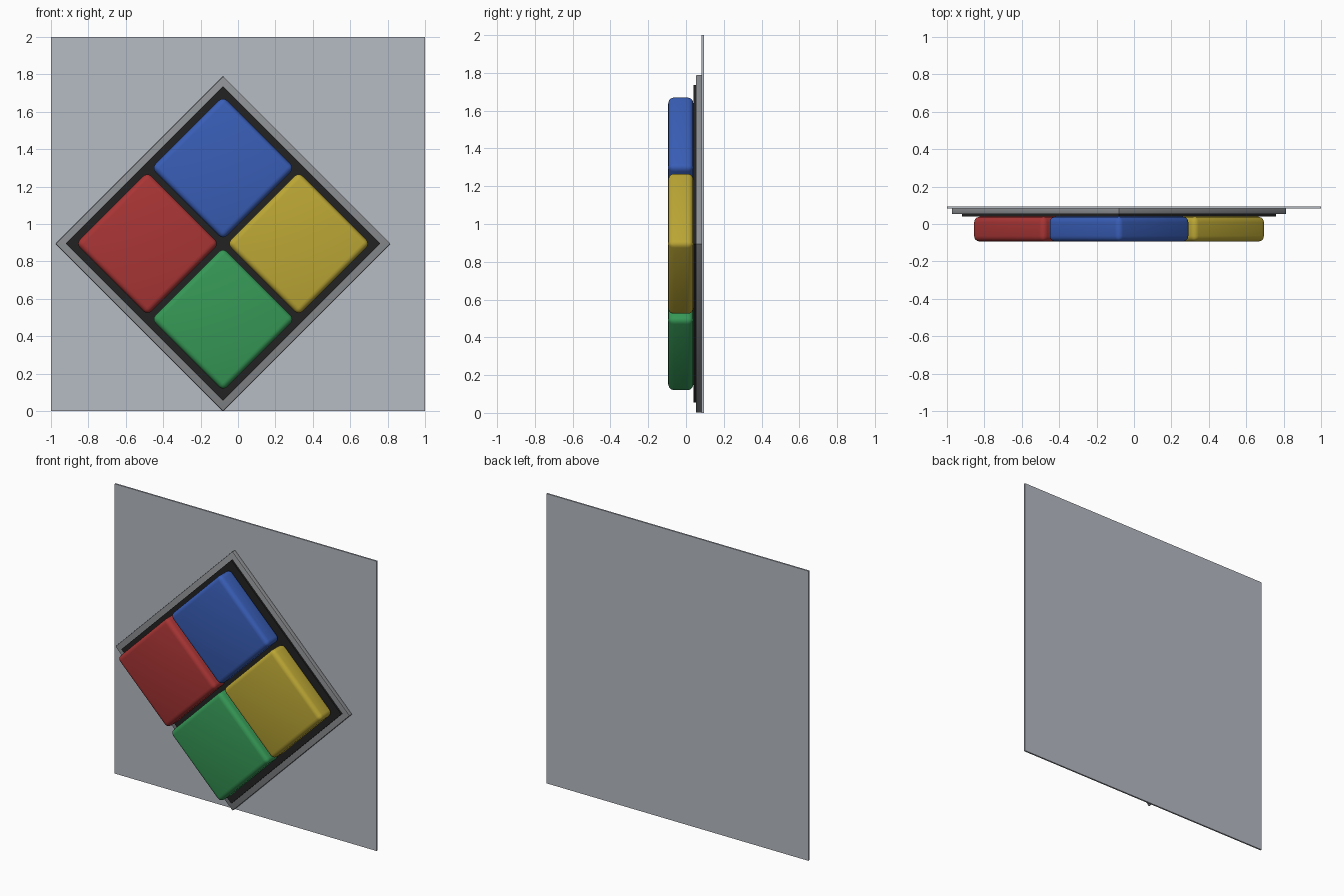
import bpy
import math
from mathutils import Matrix, Vector

if "Cube" in bpy.data.objects:
    bpy.data.objects.remove(bpy.data.objects["Cube"])

CX, CZ = -0.08, 0.895      # centre of the diamond


def material(name, rgb):
    lin = [(c / 255 / 12.92) if c < 11 else ((c / 255 + 0.055) / 1.055) ** 2.4 for c in rgb]
    m = bpy.data.materials.new(name)
    m.diffuse_color = (*lin, 1)
    m.use_nodes = True
    m.node_tree.nodes["Principled BSDF"].inputs["Base Color"].default_value = m.diffuse_color
    return m


def slab(name, x, z, side, y0, y1, mat, bevel=0.0, segments=3, turn=45):
    """Square slab facing -y, turned about the y axis, with optional rounded edges."""
    bpy.ops.mesh.primitive_cube_add(size=1)
    ob = bpy.context.object
    ob.name = name
    ob.data.transform(Matrix.Translation(Vector((x, (y0 + y1) / 2, z)))
                      @ Matrix.Rotation(math.radians(turn), 4, 'Y')
                      @ Matrix.Diagonal((side, y1 - y0, side, 1)))
    ob.data.materials.append(mat)
    if bevel:
        mod = ob.modifiers.new("rounded_edges", 'BEVEL')
        mod.width = bevel
        mod.segments = segments
        bpy.ops.object.modifier_apply(modifier=mod.name)
        bpy.ops.object.shade_smooth_by_angle(angle=math.radians(35))
    return ob


panel_grey = material("panel grey", (182, 187, 196))
frame_grey = material("frame grey", (139, 142, 145))
black = material("black", (34, 34, 34))

# Wall panel, frame plate and black backing
slab("wall_panel", 0, 1, 2.0, 0.083, 0.094, panel_grey, turn=0)
slab("frame_plate", CX, CZ, 0.895 * math.sqrt(2), 0.053, 0.083, frame_grey, 0.004, 2)
slab("backing_plate", CX, CZ, 0.84 * math.sqrt(2), 0.041, 0.053, black)

# Four rounded buttons
D = 0.404
for name, rgb, dx, dz in (("blue", (57, 94, 183), 0, D), ("red", (170, 53, 53), -D, 0),
                          ("yellow", (188, 167, 53), D, 0), ("green", (54, 152, 86), 0, -D)):
    slab(name + "_button", CX + dx, CZ + dz, 0.541, -0.094, 0.039,
         material(name, rgb), 0.03, 4)
